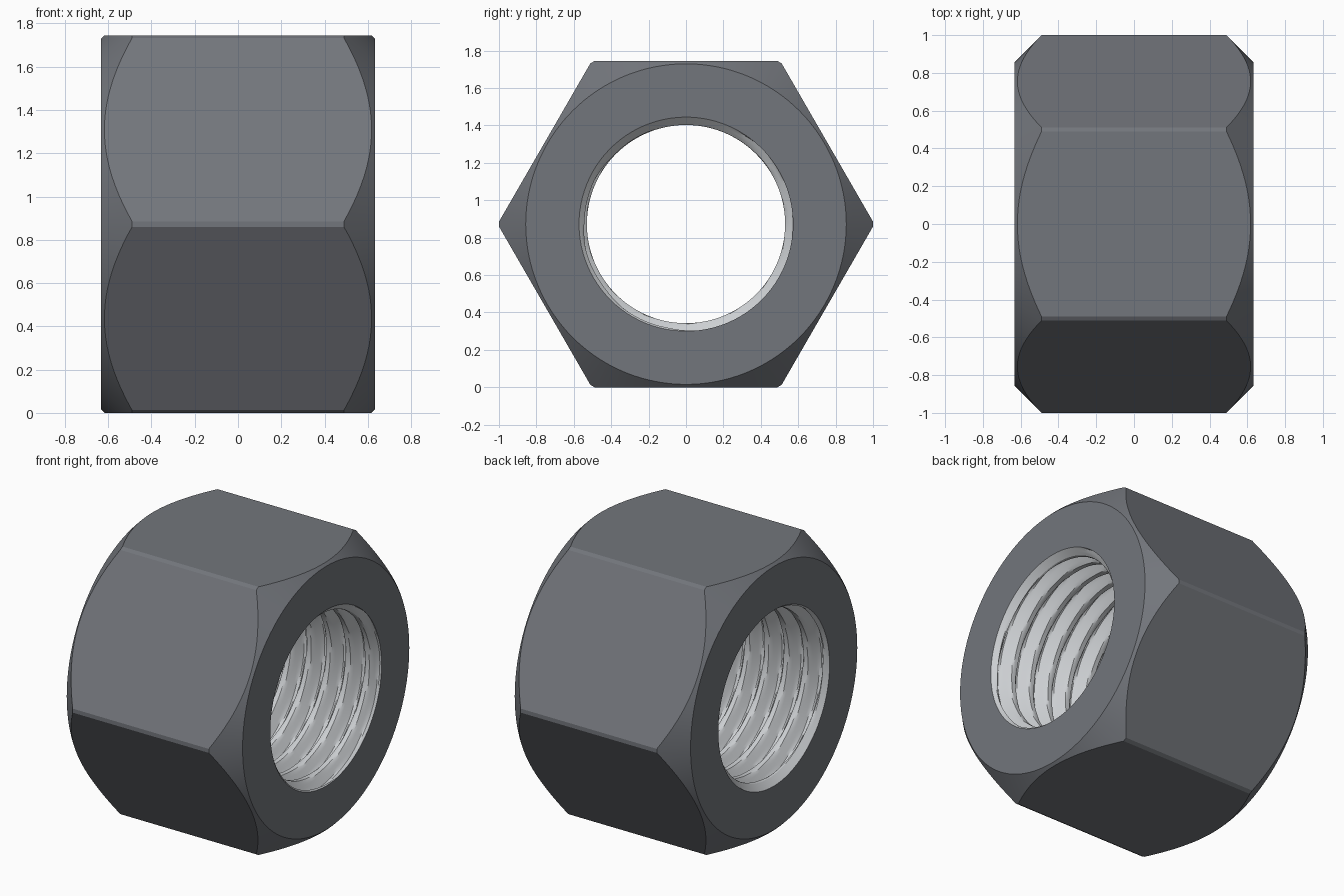
import bpy, bmesh
from math import pi, cos, sin, radians

if "Cube" in bpy.data.objects:
    bpy.data.objects.remove(bpy.data.objects["Cube"])

L = 0.633          # half length along x
ZC = 0.8725        # axis height = half width across flats
MINOR, MAJOR, MOUTH = 0.53, 0.60, 0.572
PITCH = 0.14


def lathe(name, xs, radius, seg, turn=0.0):
    """Closed solid around the x axis; radius(x, angle) gives the surface."""
    bm = bmesh.new()
    rings = []
    for x in xs:
        ring = []
        for i in range(seg):
            a = 2 * pi * i / seg + turn
            r = radius(x, a)
            ring.append(bm.verts.new((x, r * cos(a), ZC + r * sin(a))))
        rings.append(ring)
    for p, q in zip(rings, rings[1:]):
        for i in range(seg):
            j = (i + 1) % seg
            bm.faces.new((p[i], p[j], q[j], q[i]))
    bm.faces.new(rings[0][::-1])
    bm.faces.new(rings[-1])
    bmesh.ops.recalc_face_normals(bm, faces=bm.faces)
    me = bpy.data.meshes.new(name)
    bm.to_mesh(me)
    bm.free()
    ob = bpy.data.objects.new(name, me)
    bpy.context.collection.objects.link(ob)
    return ob


def boolean(target, cutter, operation):
    m = target.modifiers.new(operation.title(), 'BOOLEAN')
    m.object, m.operation, m.solver = cutter, operation, 'EXACT'
    bpy.context.view_layer.objects.active = target
    bpy.ops.object.modifier_apply(modifier=m.name)
    bpy.data.objects.remove(cutter)


def material(name, rgb):
    m = bpy.data.materials.new(name)
    m.diffuse_color = (*rgb, 1)
    m.use_nodes = True
    m.node_tree.nodes["Principled BSDF"].inputs["Base Color"].default_value = m.diffuse_color
    return m


# Hexagonal bar with narrow flats on the six corners
nut = lathe("hex_nut", (-0.8, 0.8), lambda x, a: ZC / cos(pi / 6), 6)
bm = bmesh.new()
bm.from_mesh(nut.data)
corners = [e for e in bm.edges if abs(e.verts[0].co.x - e.verts[1].co.x) > 1]
bmesh.ops.bevel(bm, geom=corners, offset=0.015, offset_type='OFFSET',
                segments=1, affect='EDGES')
bm.to_mesh(nut.data)
bm.free()

# 45 degree conical chamfer on both ends
cone = lathe("chamfer_cone", (-L, 0, L),
             lambda x, a: 0.857 + L - abs(x), 128)
boolean(nut, cone, 'INTERSECT')


# Threaded bore: helical trapezoid, fading into a countersunk mouth
def bore_radius(x, a):
    depth = L - abs(x)
    if depth <= 0:
        return MOUTH
    phase = (x / PITCH - a / (2 * pi)) % 1.0
    ridge = abs(phase - 0.5) * 2                    # 0 at groove, 1 at crest
    t = min(1, max(0, (ridge - 0.12) / 0.63))
    thread = MAJOR + (MINOR - MAJOR) * t
    return max(MOUTH - depth, min(thread, MOUTH + depth * 0.5))


rows = 130
xs = [-L - 0.1] + [-L + 2 * L * i / rows for i in range(rows + 1)] + [L + 0.1]
boolean(nut, lathe("thread_cutter", xs, bore_radius, 96, 0.01), 'DIFFERENCE')

# Dark body, bright thread
me = nut.data
me.materials.clear()
me.materials.append(material("dark_steel", (0.17, 0.18, 0.20)))
me.materials.append(material("bright_steel", (0.60, 0.62, 0.64)))
for p in me.polygons:
    inside = all((me.vertices[v].co.y ** 2 + (me.vertices[v].co.z - ZC) ** 2) ** 0.5
                 < MAJOR + 0.01 for v in p.vertices)
    p.material_index = 1 if inside else 0

bpy.ops.object.select_all(action='DESELECT')
nut.select_set(True)
bpy.context.view_layer.objects.active = nut
bpy.ops.object.shade_smooth_by_angle(angle=radians(25))
